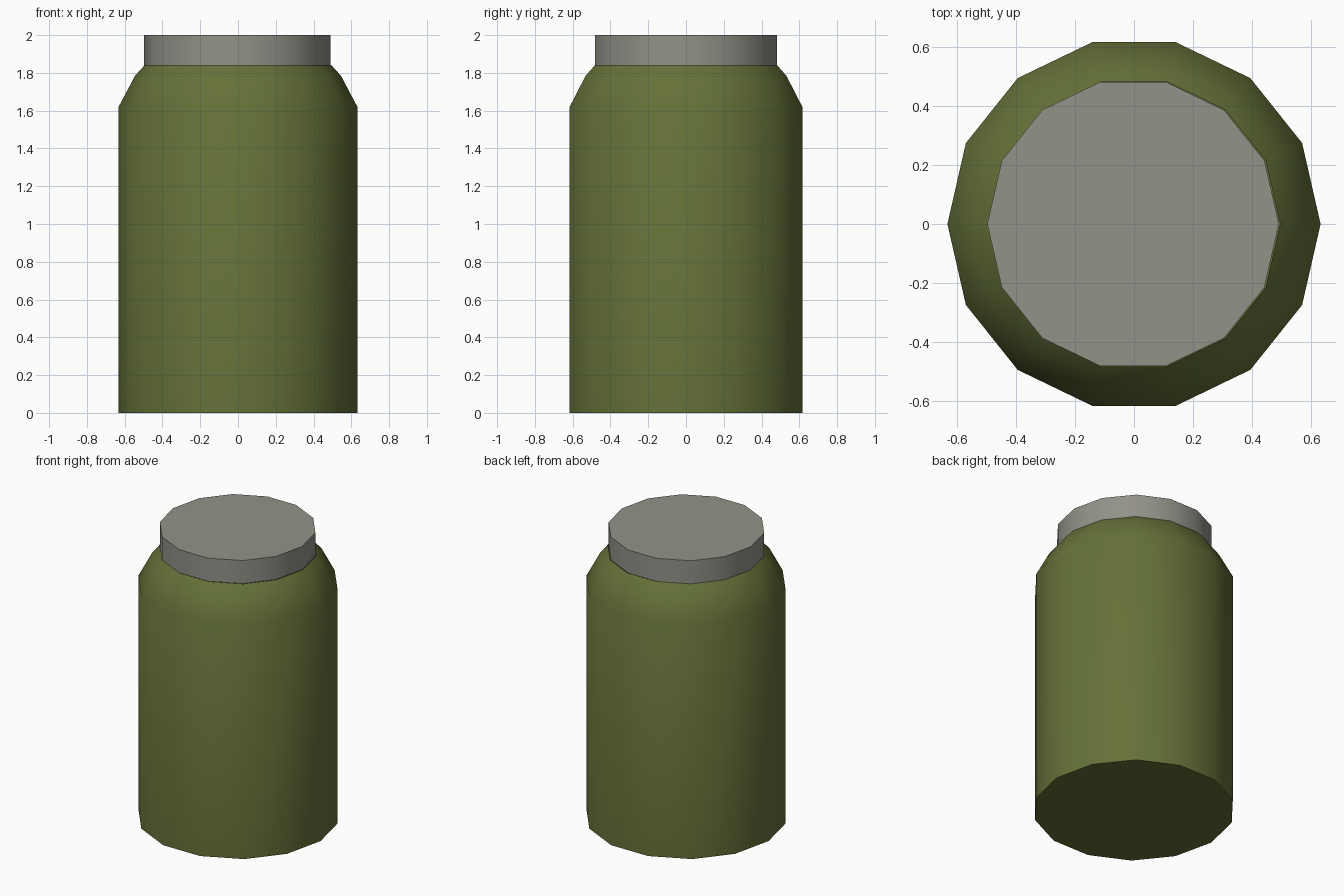
import bpy, bmesh, math

if "Cube" in bpy.data.objects:
    bpy.data.objects.remove(bpy.data.objects["Cube"])

SIDES = 14


def material(name, rgb):
    mat = bpy.data.materials.new(name)
    mat.diffuse_color = (*rgb, 1)
    mat.use_nodes = True
    mat.node_tree.nodes["Principled BSDF"].inputs["Base Color"].default_value = mat.diffuse_color
    return mat


def lathe(name, profile, mat, x=0.0, cap_bottom=True, cap_top=True):
    """Stack 14-sided rings from (radius, height) pairs and cap the ends."""
    bm = bmesh.new()
    rings = []
    for r, z in profile:
        rings.append([bm.verts.new((x + r * math.cos(math.tau * i / SIDES),
                                    r * math.sin(math.tau * i / SIDES), z))
                      for i in range(SIDES)])
    for low, high in zip(rings, rings[1:]):
        for i in range(SIDES):
            j = (i + 1) % SIDES
            bm.faces.new((low[i], low[j], high[j], high[i]))
    if cap_bottom:
        bm.faces.new(rings[0][::-1])
    if cap_top:
        bm.faces.new(rings[-1])
    mesh = bpy.data.meshes.new(name)
    bm.to_mesh(mesh)
    bm.free()
    mesh.materials.append(mat)
    obj = bpy.data.objects.new(name, mesh)
    bpy.context.collection.objects.link(obj)
    bpy.ops.object.select_all(action='DESELECT')
    obj.select_set(True)
    bpy.context.view_layer.objects.active = obj
    bpy.ops.object.shade_smooth_by_angle(angle=math.radians(35))
    return obj


olive = material("olive", (0.13, 0.165, 0.04))
warm_grey = material("warm_grey", (0.29, 0.285, 0.25))

# Canister body with sloping shoulder
lathe("body", [(0.632, 0), (0.632, 1.62), (0.545, 1.785), (0.495, 1.84)],
      olive, cap_top=False)

# Flat lid
lathe("lid", [(0.494, 1.84), (0.494, 2.0)], warm_grey, x=-0.003)
